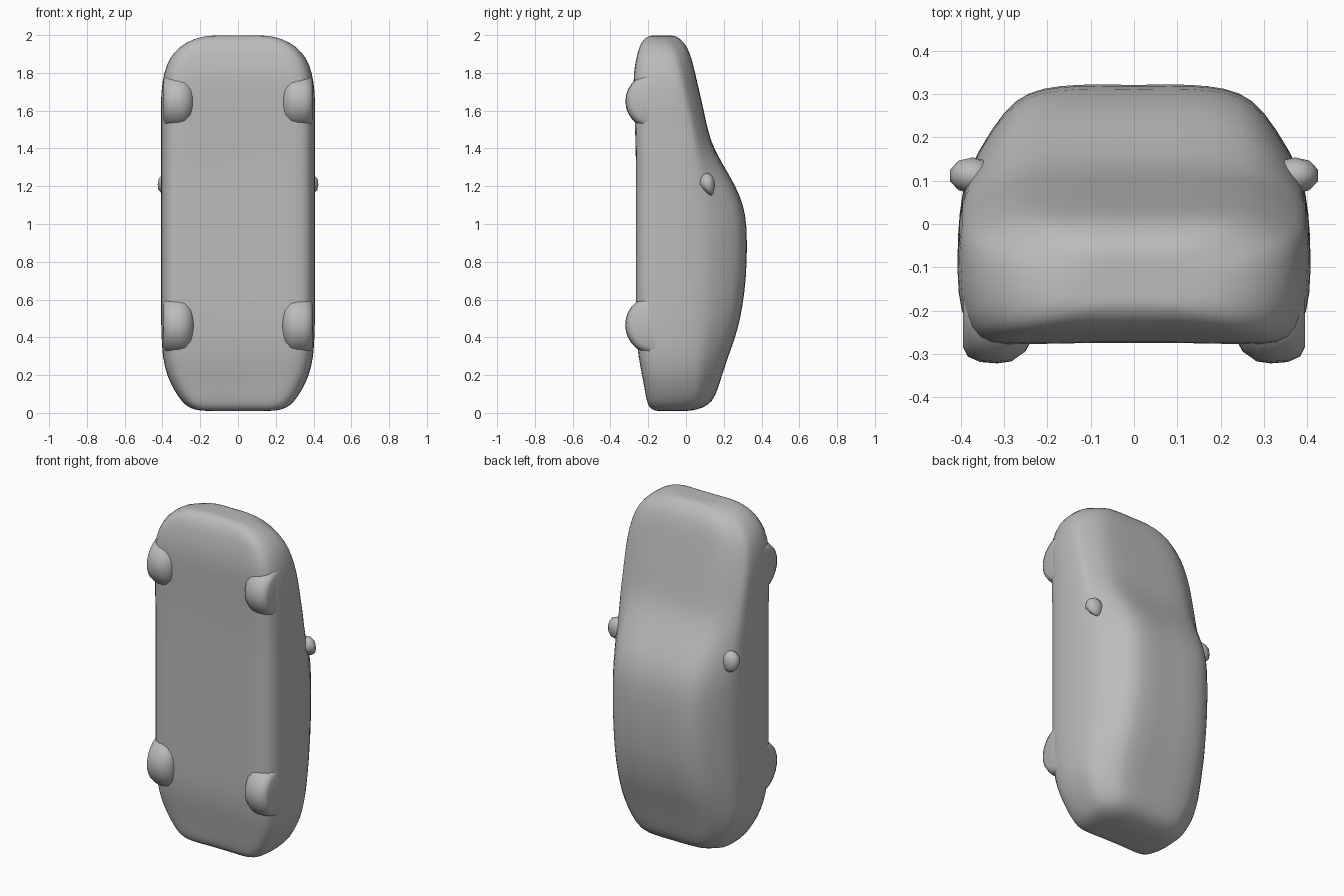
import bpy, bmesh, math
from mathutils import Matrix

if "Cube" in bpy.data.objects:
    bpy.data.objects.remove(bpy.data.objects["Cube"])

grey = bpy.data.materials.new("plain grey")
grey.diffuse_color = (0.5, 0.5, 0.5, 1)
grey.use_nodes = True
grey.node_tree.nodes["Principled BSDF"].inputs["Base Color"].default_value = grey.diffuse_color


def finish(name, bm, angle=60):
    bmesh.ops.recalc_face_normals(bm, faces=bm.faces)
    me = bpy.data.meshes.new(name)
    bm.to_mesh(me)
    bm.free()
    ob = bpy.data.objects.new(name, me)
    bpy.context.collection.objects.link(ob)
    me.materials.append(grey)
    bpy.context.view_layer.objects.active = ob
    ob.select_set(True)
    bpy.ops.object.shade_smooth_by_angle(angle=math.radians(angle))
    ob.select_set(False)
    return ob


# Body stations along the car: height, half width, underside y, upper y
STATIONS = [
    (0.01, 0.20, -0.16, 0.02), (0.025, 0.26, -0.19, 0.09), (0.06, 0.30, -0.205, 0.14),
    (0.12, 0.34, -0.215, 0.165), (0.20, 0.38, -0.23, 0.19), (0.30, 0.402, -0.25, 0.222),
    (0.40, 0.407, -0.26, 0.26), (0.50, 0.41, -0.262, 0.285), (0.62, 0.41, -0.262, 0.307),
    (0.80, 0.41, -0.262, 0.322), (1.00, 0.41, -0.262, 0.32), (1.10, 0.41, -0.262, 0.302),
    (1.20, 0.41, -0.262, 0.262), (1.30, 0.41, -0.262, 0.202), (1.40, 0.41, -0.264, 0.147),
    (1.48, 0.41, -0.266, 0.118), (1.60, 0.41, -0.27, 0.094), (1.70, 0.41, -0.275, 0.07),
    (1.80, 0.395, -0.275, 0.048), (1.88, 0.365, -0.26, 0.028), (1.94, 0.31, -0.245, 0.005),
    (1.98, 0.24, -0.22, -0.03), (1.998, 0.16, -0.19, -0.06),
]
# Upper half of a cross-section: fraction of half width, fraction of height above the belt
UPPER = [(0.985, 0), (0.95, 0.27), (0.88, 0.47), (0.73, 0.81), (0.6, 0.95), (0.42, 1), (0.2, 1.01)]


def section(w, yb, yt):
    belt = min(0.03, yt - 0.1)
    lower = yb + min(0.065, 0.3 * (belt - yb))
    half = [(0.25 * w, yb), (0.5 * w, yb - 0.002), (0.75 * w, yb - 0.004),
            (0.9 * w, yb + 0.006), (0.98 * w, lower), (w, (lower + belt) / 2)]
    half += [(u * w, belt + v * (yt - belt)) for u, v in UPPER]
    return [(0, yb)] + half + [(0, yt)] + [(-x, y) for x, y in reversed(half)]


bm = bmesh.new()
rings = [[bm.verts.new((x, y, z)) for x, y in section(w, yb, yt)] for z, w, yb, yt in STATIONS]
n = len(rings[0])
for a, b in zip(rings, rings[1:]):
    for i in range(n):
        j = (i + 1) % n
        bm.faces.new((a[i], a[j], b[j], b[i]))
# Close both ends with a shrunken ring and a flat cap
for ring in (rings[0], rings[-1]):
    cx = sum((v.co.y for v in ring)) / n
    inner = [bm.verts.new((v.co.x * 0.6, cx + (v.co.y - cx) * 0.6, v.co.z)) for v in ring]
    for i in range(n):
        j = (i + 1) % n
        bm.faces.new((ring[i], ring[j], inner[j], inner[i]))
    bm.faces.new(inner)
body = finish("car_body", bm, 180)
sub = body.modifiers.new("smooth", "SUBSURF")
sub.levels = sub.render_levels = 1


# Wheels: rounded drums half sunk into the underside
def wheel(name, x, y, z, r, width):
    bm = bmesh.new()
    profile = [(0, 0.0), (0, 0.62), (0.1, 0.82), (0.3, 0.97), (0.5, 1.0),
               (0.75, 0.98), (0.93, 0.9), (1, 0.75), (1, 0.0)]
    vs = [bm.verts.new(((t - 0.5) * width, p * r, 0)) for t, p in profile]
    es = [bm.edges.new(e) for e in zip(vs, vs[1:])]
    bmesh.ops.spin(bm, geom=vs + es, axis=(1, 0, 0), cent=(0, 0, 0),
                   angle=math.tau, steps=28, use_duplicate=False)
    bmesh.ops.remove_doubles(bm, verts=bm.verts, dist=1e-4)
    if x < 0:
        bmesh.ops.scale(bm, vec=(-1, 1, 1), verts=bm.verts)
    bmesh.ops.translate(bm, vec=(x, y, z), verts=bm.verts)
    finish(name, bm, 180)


for side, s in (("right", 1), ("left", -1)):
    wheel("front_wheel_" + side, s * 0.315, -0.175, 1.65, 0.146, 0.16)
    wheel("rear_wheel_" + side, s * 0.315, -0.165, 0.465, 0.157, 0.16)
    # Door mirror: rounded pod that narrows toward the tail
    bm = bmesh.new()
    bmesh.ops.create_icosphere(bm, subdivisions=2, radius=1, matrix=Matrix.Diagonal((0.055, 0.042, 0.06, 1)))
    for v in bm.verts:
        if v.co.z < 0:
            v.co.y = v.co.y * (1 + v.co.z * 8) - v.co.z * 0.35
    bmesh.ops.translate(bm, vec=(s * 0.373, 0.112, 1.21), verts=bm.verts)
    finish("door_mirror_" + side, bm)
